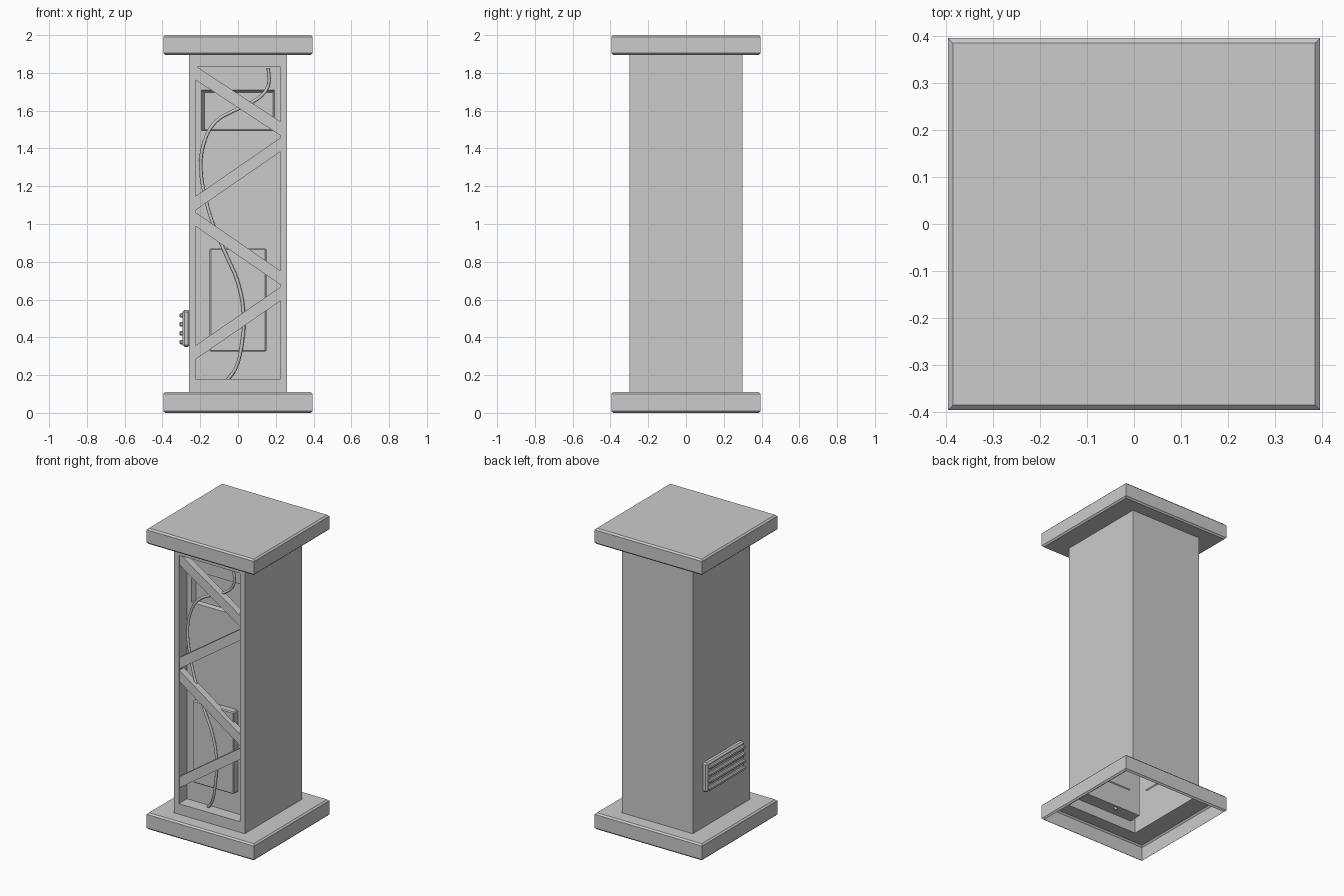
import bpy, bmesh, math
from mathutils import Vector

if "Cube" in bpy.data.objects:
    bpy.data.objects.remove(bpy.data.objects["Cube"])


def finish(name, bm, smooth=False):
    bmesh.ops.remove_doubles(bm, verts=bm.verts, dist=1e-5)
    bmesh.ops.recalc_face_normals(bm, faces=bm.faces)
    me = bpy.data.meshes.new(name)
    bm.to_mesh(me)
    bm.free()
    ob = bpy.data.objects.new(name, me)
    bpy.context.collection.objects.link(ob)
    if smooth:
        for p in me.polygons:
            p.use_smooth = True
    return ob


def nest(bm, rings, cap=False):
    """Join a chain of four-point rings with quads."""
    loops = [[bm.verts.new(p) for p in r] for r in rings]
    for a, b in zip(loops, loops[1:]):
        for i in range(4):
            j = (i + 1) % 4
            bm.faces.new((a[i], a[j], b[j], b[i]))
    if cap:
        bm.faces.new(loops[-1])


def flat(hx, hy, z):
    return [(-hx, -hy, z), (hx, -hy, z), (hx, hy, z), (-hx, hy, z)]


def upright(x0, x1, z0, z1, y):
    return [(x0, y, z0), (x1, y, z0), (x1, y, z1), (x0, y, z1)]


def box(name, lo, hi, bevel=0.0):
    bm = bmesh.new()
    nest(bm, [flat(0.5, 0.5, -0.5), flat(0.5, 0.5, 0.5)], True)
    bm.faces.new([v for v in bm.verts if v.co.z < 0])
    for v in bm.verts:
        v.co = Vector([(l + h) / 2 + c * (h - l) for c, l, h in zip(v.co, lo, hi)])
    ob = finish(name, bm)
    if bevel:
        m = ob.modifiers.new("bevel", 'BEVEL')
        m.width, m.segments = bevel, 1
    return ob


HX, HY, Z0, Z1 = 0.26, 0.30, 0.11, 1.895
S, C = 0.395, 0.01

# Base plinth, hollow underneath
bm = bmesh.new()
nest(bm, [flat(HX, HY, Z0), flat(S - C, S - C, Z0), flat(S, S, Z0 - C),
          flat(S, S, C), flat(S - C, S - C, 0)])
finish("base_plinth", bm)

# Top slab
bm = bmesh.new()
nest(bm, [flat(HX, HY, Z1), flat(S - C, S - C, Z1), flat(S, S, Z1 + C),
          flat(S, S, 2 - C), flat(S - C, S - C, 2)], True)
finish("top_slab", bm)

# Column shell with the recessed front and a sunken upper panel
bm = bmesh.new()
nest(bm, [upright(-HX, HX, Z0, Z1, HY), upright(-HX, HX, Z0, Z1, -HY),
          upright(-0.225, 0.225, 0.18, 1.83, -HY),
          upright(-0.225, 0.225, 0.18, 1.83, -0.215),
          upright(-0.192, 0.192, 1.495, 1.71, -0.215),
          upright(-0.178, 0.185, 1.5, 1.695, -0.185)], True)
bm.verts.ensure_lookup_table()
back = [bm.verts[i] for i in range(4)]
bm.faces.new(back)
# remove the hidden end faces so the shell stays open into the plinth
ends = [f for f in bm.faces if abs(f.normal.z) >= 0 and
        (all(abs(v.co.z - Z0) < 1e-4 for v in f.verts) or
         all(abs(v.co.z - Z1) < 1e-4 for v in f.verts))]
bmesh.ops.delete(bm, geom=ends, context='FACES_ONLY')
finish("column", bm)

# Lower equipment box in the recess
box("lower_box", (-0.15, -0.26, 0.325), (0.15, -0.21, 0.87), 0.006)

# Zigzag braces, ends cut to the opening
for i, (za, zb) in enumerate([(1.80, 1.505), (1.11, 1.42), (1.025, 0.715), (0.32, 0.63)]):
    h, e = 0.037, 0.225
    bm = bmesh.new()
    ring = [[(-e, y, za - h), (e, y, zb - h), (e, y, zb + h), (-e, y, za + h)]
            for y in (-0.245, -0.293)]
    nest(bm, ring, True)
    bm.verts.ensure_lookup_table()
    bm.faces.new([bm.verts[k] for k in range(4)])
    finish(f"brace_{i + 1}", bm)

# Hanging cable
path = [(.16, -.275, 1.825), (.16, -.27, 1.73), (.10, -.262, 1.66), (0, -.255, 1.61),
        (-.12, -.25, 1.54), (-.18, -.246, 1.43), (-.197, -.246, 1.3), (-.175, -.25, 1.15),
        (-.125, -.258, .98), (-.055, -.267, .82), (0, -.268, .69), (.03, -.268, .52),
        (.02, -.268, .36), (-.015, -.25, .23), (-.06, -.235, .17)]
cu = bpy.data.curves.new("cable", 'CURVE')
cu.dimensions = '3D'
cu.bevel_depth, cu.bevel_resolution, cu.resolution_u = 0.009, 1, 3
cu.use_fill_caps = True
sp = cu.splines.new('BEZIER')
sp.bezier_points.add(len(path) - 1)
for b, p in zip(sp.bezier_points, path):
    b.co = p
    b.handle_left_type = b.handle_right_type = 'AUTO'
bpy.context.collection.objects.link(bpy.data.objects.new("cable", cu))

# Side vent with four slats
box("vent_plate", (-0.294, -0.2, 0.35), (-0.255, 0.2, 0.545), 0.01)
for i in range(4):
    z = 0.375 + i * 0.047
    box(f"vent_slat_{i + 1}", (-0.311, -0.185, z - 0.012), (-0.285, 0.185, z + 0.012), 0.006)
